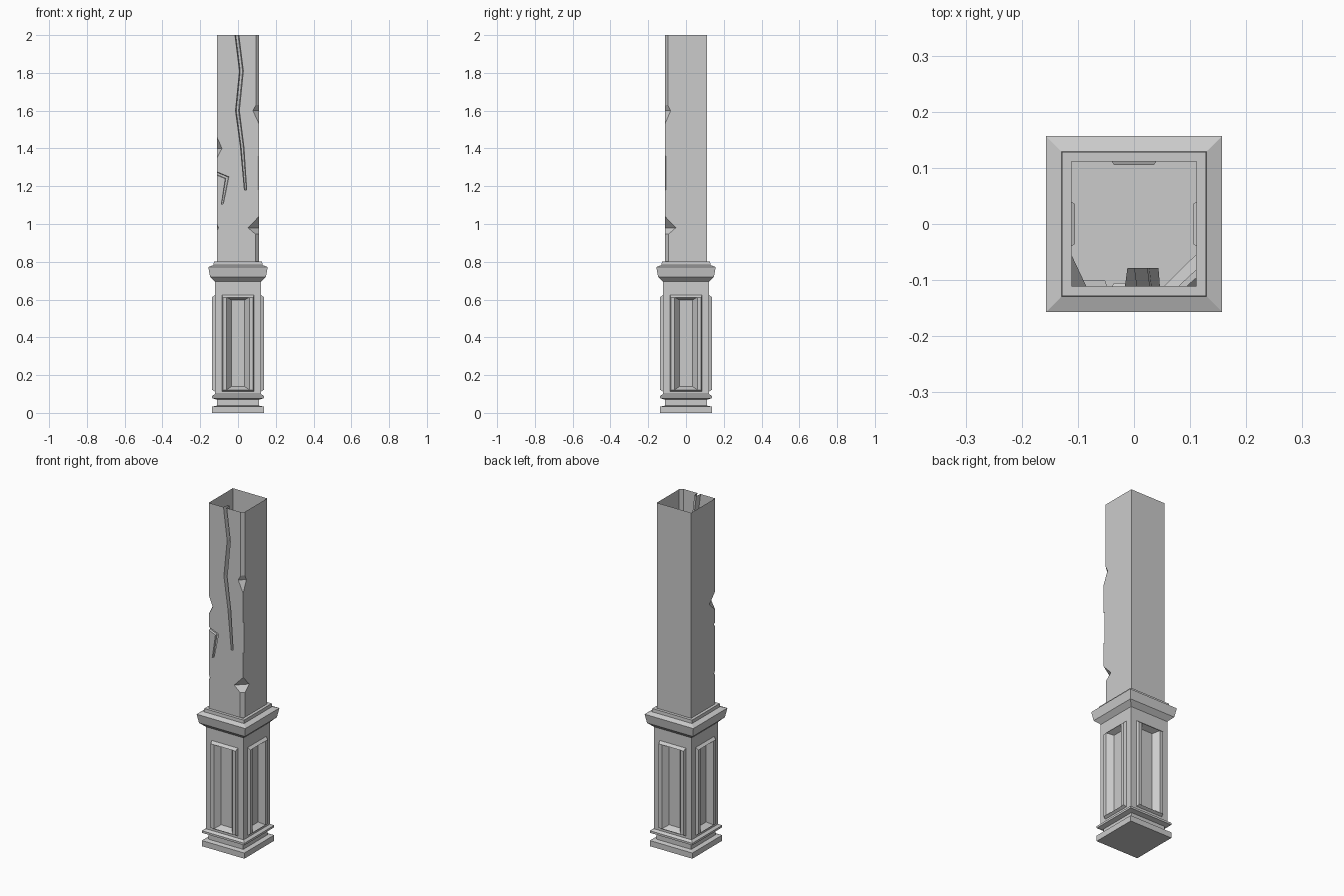
import bpy, bmesh
from mathutils import Vector

if "Cube" in bpy.data.objects:
    bpy.data.objects.remove(bpy.data.objects["Cube"])

stone = bpy.data.materials.new("grey_stone")
stone.diffuse_color = (0.6, 0.6, 0.6, 1)
stone.use_nodes = True
stone.node_tree.nodes["Principled BSDF"].inputs["Base Color"].default_value = stone.diffuse_color


def make_object(name, bm):
    bmesh.ops.recalc_face_normals(bm, faces=bm.faces)
    me = bpy.data.meshes.new(name)
    bm.to_mesh(me)
    bm.free()
    me.materials.append(stone)
    ob = bpy.data.objects.new(name, me)
    bpy.context.collection.objects.link(ob)
    return ob


def ring(bm, r, z):
    return [bm.verts.new((x * r, y * r, z)) for x, y in ((-1, -1), (1, -1), (1, 1), (-1, 1))]


def stack(bm, rings):
    """Join successive four-point rings; return the side faces per level."""
    return [[bm.faces.new((a[i], a[(i + 1) % 4], b[(i + 1) % 4], b[i])) for i in range(4)]
            for a, b in zip(rings, rings[1:])]


# Pedestal: square moulded profile (half width, height)
profile = [(0.137, 0), (0.137, 0.033), (0.112, 0.038), (0.112, 0.07), (0.137, 0.078),
           (0.137, 0.09), (0.122, 0.10), (0.122, 0.695), (0.148, 0.72), (0.157, 0.772),
           (0.129, 0.783), (0.128, 0.802), (0.111, 0.802)]
bm = bmesh.new()
rings = [ring(bm, r, z) for r, z in profile]
levels = stack(bm, rings)
bm.faces.new(rings[0][::-1])
bmesh.ops.recalc_face_normals(bm, faces=bm.faces)

# Panels: raised moulding and sunken field (half width, bottom, top, distance out)
steps = [(0.085, 0.113, 0.625, 0.122), (0.080, 0.122, 0.612, 0.137),
         (0.060, 0.122, 0.612, 0.137), (0.035, 0.140, 0.598, 0.105)]
for face in levels[6]:
    face.normal_update()
    out = face.normal.copy()
    side = Vector((-out.y, out.x, 0))
    for w, lo, hi, d in steps:
        bmesh.ops.inset_individual(bm, faces=[face], thickness=0.004)
        mid = face.calc_center_median().z
        places = [(v, side * (w if v.co.dot(side) > 0 else -w) + out * d
                   + Vector((0, 0, hi if v.co.z > mid else lo))) for v in face.verts]
        for v, co in places:
            v.co = co
make_object("pedestal", bm)

# Shaft: square tube, closed only while it is being cut
R = 0.111
bm = bmesh.new()
rings = [ring(bm, R, 0.80), ring(bm, R, 2.0)]
stack(bm, rings)
bm.faces.new(rings[0])
bm.faces.new(rings[1])
shaft = make_object("shaft", bm)


def cut(bm):
    cutter = make_object("cutter", bm)
    cutter.hide_render = True
    bpy.context.view_layer.objects.active = shaft
    mod = shaft.modifiers.new("cut", 'BOOLEAN')
    mod.operation = 'DIFFERENCE'
    mod.solver = 'EXACT'
    mod.object = cutter
    bpy.ops.object.modifier_apply(modifier=mod.name)
    bpy.data.objects.remove(cutter)


def crack(path, depth, across):
    """Tapered groove in the front; each point is x, z, half width."""
    bm = bmesh.new()
    loops = []
    for x, z, w in path:
        pts = [(-w * 1.1, -R - 0.005), (w * 1.1, -R - 0.005), (w * 0.6, depth - R), (-w * 0.6, depth - R)]
        loops.append([bm.verts.new((x + s * across[0], y, z + s * across[1])) for s, y in pts])
    stack(bm, loops)
    bm.faces.new(loops[0])
    bm.faces.new(loops[-1])
    cut(bm)


def chip(sx, top, bottom, mid, front, side):
    """Notch in a front corner; front and side are its widths on each face."""
    f = Vector((sx * (R - front), -R, mid))
    s = Vector((sx * R, side - R, mid))
    centre = (f + s) / 2
    t, b = (Vector((sx * R, -R, z)) for z in (top, bottom))
    pts = [f + (f - s) * 0.8, s + (s - f) * 0.8, t + (t - centre) * 0.5, b + (b - centre) * 0.5]
    bm = bmesh.new()
    vs = [bm.verts.new(p) for p in pts]
    for i in range(4):
        bm.faces.new(vs[:i] + vs[i + 1:])
    cut(bm)


def worn_edge(sx, lo, hi, front, side):
    """Long bevel along part of a front corner."""
    f, s = Vector((sx * (R - front), -R, 0)), Vector((sx * R, side - R, 0))
    tri = [f + (f - s) * 0.5, s + (s - f) * 0.5, Vector((sx * (R + 0.02), -R - 0.02, 0))]
    bm = bmesh.new()
    a, b = ([bm.verts.new((p.x, p.y, z)) for p in tri] for z in (lo, hi))
    for i in range(3):
        j = (i + 1) % 3
        bm.faces.new((a[i], a[j], b[j], b[i]))
    bm.faces.new(a)
    bm.faces.new(b)
    cut(bm)


# Worn corners
worn_edge(1, 1.6, 2.1, 0.017, 0.015)
worn_edge(1, 0.7, 0.97, 0.019, 0.018)
worn_edge(1, 1.18, 1.36, 0.009, 0.006)
# Chipped corners
chip(1, 1.66, 1.53, 1.60, 0.032, 0.03)
chip(1, 1.04, 0.93, 0.98, 0.058, 0.057)
chip(-1, 1.46, 1.35, 1.40, 0.026, 0.055)
chip(-1, 1.00, 0.965, 0.98, 0.008, 0.012)
# Long crack and short shallow crack
crack([(-0.012, 2.05, 0.010), (0.018, 1.81, 0.010), (-0.003, 1.60, 0.010),
       (0.022, 1.41, 0.009), (0.040, 1.18, 0.006)], 0.033, (1, 0))
crack([(-0.125, 1.273, 0.012), (-0.058, 1.245, 0.012), (-0.083, 1.105, 0.007)], 0.010, (0.9, 0.45))

# Open both ends of the tube
bm = bmesh.new()
bm.from_mesh(shaft.data)
ends = [f for f in bm.faces if all(v.co.z > 1.999 for v in f.verts) or all(v.co.z < 0.801 for v in f.verts)]
bmesh.ops.delete(bm, geom=ends, context='FACES')
bm.to_mesh(shaft.data)
bm.free()
